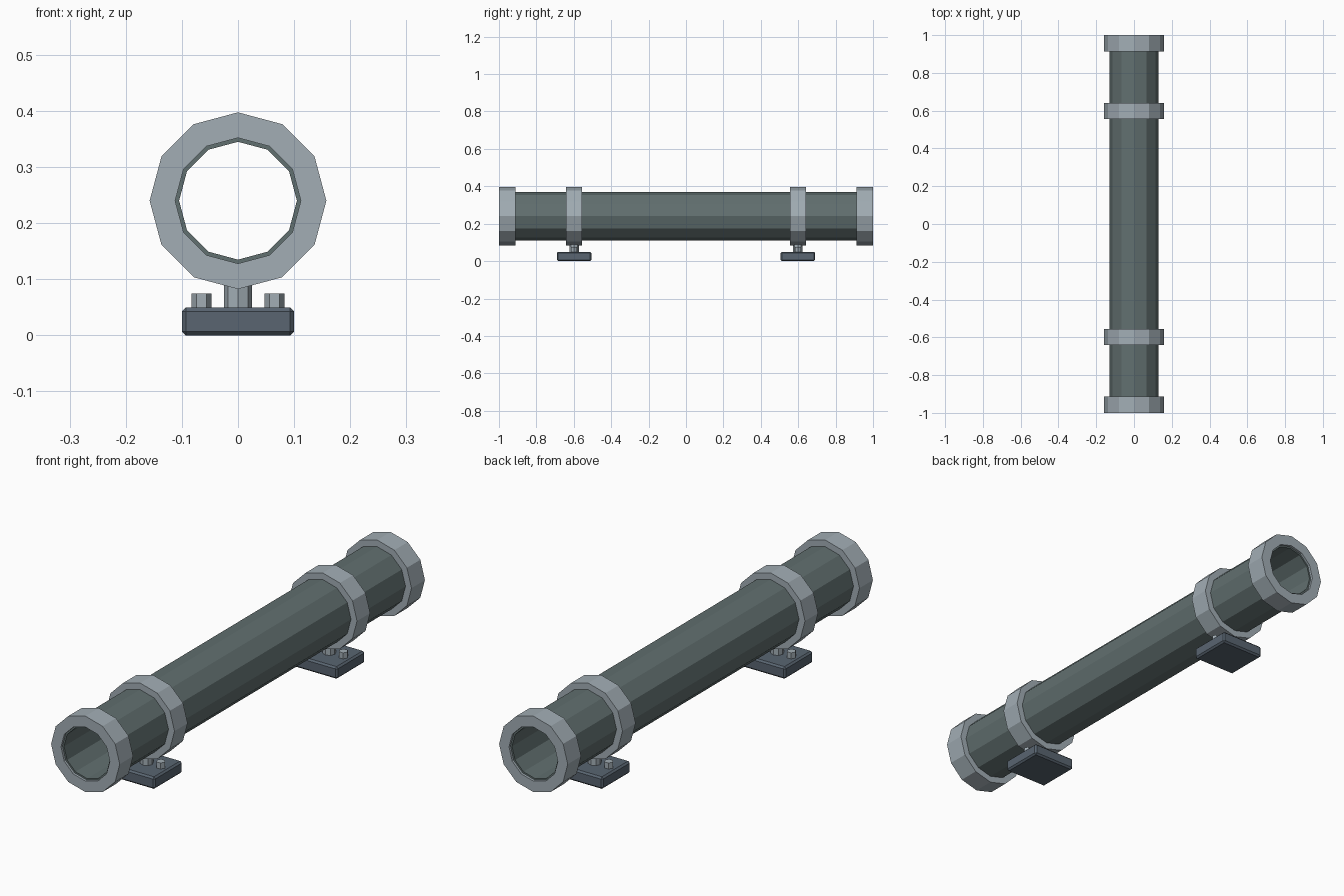
import bpy, bmesh
from math import sin, cos, pi

if "Cube" in bpy.data.objects:
    bpy.data.objects.remove(bpy.data.objects["Cube"])

AXIS_Z = 0.24
SIDES = 12


def material(name, rgb):
    m = bpy.data.materials.new(name)
    m.diffuse_color = (*rgb, 1)
    m.use_nodes = True
    m.node_tree.nodes["Principled BSDF"].inputs["Base Color"].default_value = m.diffuse_color
    return m


TUBE = material("dark_green_steel", (0.12, 0.16, 0.16))
RING = material("light_steel", (0.36, 0.42, 0.46))
FOOT = material("blue_steel", (0.10, 0.13, 0.165))


def finish(name, bm, mat):
    bmesh.ops.recalc_face_normals(bm, faces=bm.faces[:])
    me = bpy.data.meshes.new(name)
    bm.to_mesh(me)
    bm.free()
    me.materials.append(mat)
    ob = bpy.data.objects.new(name, me)
    bpy.context.collection.objects.link(ob)
    return ob


def hollow_ring(name, outer, inner, y0, y1, mat):
    """Twelve-sided pipe section along y."""
    bm = bmesh.new()
    profile = [(outer, y0), (outer, y1), (inner, y1), (inner, y0)]
    loops = [[bm.verts.new((r * cos(2 * pi * k / SIDES), y, AXIS_Z + r * sin(2 * pi * k / SIDES)))
              for k in range(SIDES)] for r, y in profile]
    for i in range(4):
        a, b = loops[i], loops[(i + 1) % 4]
        for k in range(SIDES):
            n = (k + 1) % SIDES
            bm.faces.new((a[k], a[n], b[n], b[k]))
    return finish(name, bm, mat)


def post(name, sides, r, x, y, z0, z1, mat):
    """Upright prism with a corner on the x axis."""
    bm = bmesh.new()
    low, high = [[bm.verts.new((x + r * cos(2 * pi * k / sides), y + r * sin(2 * pi * k / sides), z))
                  for k in range(sides)] for z in (z0, z1)]
    bm.faces.new(low)
    bm.faces.new(high)
    for k in range(sides):
        n = (k + 1) % sides
        bm.faces.new((low[k], low[n], high[n], high[k]))
    return finish(name, bm, mat)


def foot_plate(name, y):
    """Chamfered block."""
    bm = bmesh.new()
    bmesh.ops.create_cube(bm, size=1)
    for v in bm.verts:
        v.co = (v.co.x * 0.2, y + v.co.y * 0.185, 0.025 + v.co.z * 0.05)
    bmesh.ops.bevel(bm, geom=bm.edges[:], offset=0.007, segments=1, affect='EDGES')
    return finish(name, bm, FOOT)


# main pipe
hollow_ring("pipe", 0.13, 0.105, -0.99, 0.99, TUBE)

for s, side in ((-1, "front"), (1, "back")):
    # end flange
    hollow_ring(side + "_flange", 0.1575, 0.112, s * 1.0, s * 0.912, RING)
    # clamp band, stem, foot and bolts
    y = s * 0.598
    hollow_ring(side + "_clamp", 0.1575, 0.12, y - 0.043, y + 0.043, RING)
    post(side + "_stem", 8, 0.025, 0, y, 0.04, 0.1, RING)
    foot_plate(side + "_foot", y)
    for x, label in ((-0.065, "left"), (0.065, "right")):
        post(f"{side}_{label}_bolt", 6, 0.018, x, y, 0.04, 0.075, RING)
